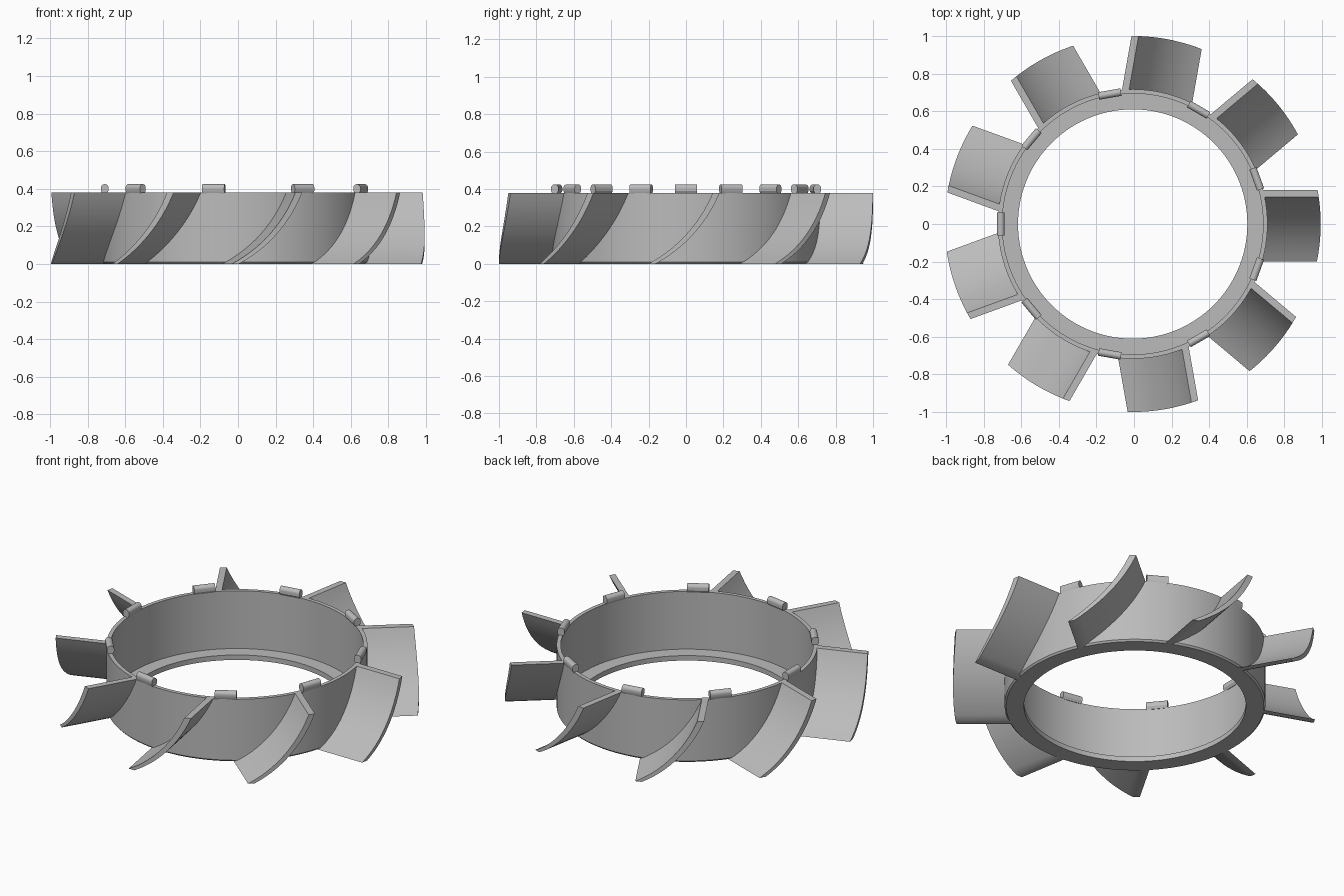
import bpy, bmesh, math
from mathutils import Matrix, Vector

cube = bpy.data.objects.get("Cube")
if cube:
    bpy.data.objects.remove(cube, do_unlink=True)

COUNT = 9
HEIGHT = 0.38
CENTRE = Vector((-0.007, 0, 0))

grey = bpy.data.materials.new("plain grey")
grey.use_nodes = True
colour = (0.5, 0.5, 0.5, 1)
grey.diffuse_color = colour
grey.node_tree.nodes["Principled BSDF"].inputs["Base Color"].default_value = colour


def finish(name, bm, angle=0.0):
    """Turn a bmesh into a smooth, sharp-edged object turned about the ring axis."""
    bmesh.ops.recalc_face_normals(bm, faces=bm.faces)
    mesh = bpy.data.meshes.new(name)
    bm.to_mesh(mesh)
    bm.free()
    mesh.materials.append(grey)
    obj = bpy.data.objects.new(name, mesh)
    bpy.context.collection.objects.link(obj)
    obj.matrix_world = Matrix.Translation(CENTRE) @ Matrix.Rotation(angle, 4, "Z")
    bpy.ops.object.select_all(action="DESELECT")
    obj.select_set(True)
    bpy.context.view_layer.objects.active = obj
    bpy.ops.object.shade_smooth_by_angle(angle=math.radians(30))
    return obj


def loft(bm, start, end):
    """Solid between two matching outlines."""
    a = [bm.verts.new(p) for p in start]
    b = [bm.verts.new(p) for p in end]
    for i in range(len(a)):
        j = (i + 1) % len(a)
        bm.faces.new((a[i], a[j], b[j], b[i]))
    return a, b


def make_ring():
    # thin wall with an inward lip at the base
    profile = [(0.61, 0), (0.708, 0), (0.717, 0.01), (0.717, HEIGHT),
               (0.694, HEIGHT), (0.694, 0.03), (0.61, 0.03)]
    bm = bmesh.new()
    verts = [bm.verts.new((r, 0, z)) for r, z in profile]
    edges = [bm.edges.new((verts[i], verts[(i + 1) % len(verts)])) for i in range(len(verts))]
    bmesh.ops.spin(bm, geom=verts + edges, axis=(0, 0, 1), cent=(0, 0, 0),
                   angle=math.tau, steps=120, use_merge=True)
    bmesh.ops.remove_doubles(bm, verts=bm.verts, dist=0.0001)
    finish("ring", bm)


def make_blade(index):
    # curved section, sweeping from a shallow base to a steep top
    steps, width = 14, 0.037
    low, high = math.radians(29), math.radians(68)
    section = []
    for i in range(steps + 1):
        a = low + (high - low) * i / steps
        u = (math.sin(a) - math.sin(low)) / (math.sin(high) - math.sin(low))
        v = (math.cos(low) - math.cos(a)) / (math.cos(low) - math.cos(high))
        section.append((-0.2 + 0.343 * u, HEIGHT * v))

    def edge(radius, shift):
        return [(math.sqrt(radius ** 2 - (t + shift) ** 2), t + shift, z) for t, z in section]

    # both ends follow cylinders around the ring axis
    bm = bmesh.new()
    a, b = loft(bm, edge(0.706, 0) + edge(0.706, width)[::-1],
                edge(1.0, 0) + edge(1.0, width)[::-1])
    for loop in (a, b):
        for i in range(steps):
            bm.faces.new((loop[i], loop[i + 1], loop[-2 - i], loop[-1 - i]))
    finish(f"blade_{index + 1}", bm, math.tau * index / COUNT)


def make_clip(index):
    # short rounded bar standing on the rim
    radius, half, middle = 0.02, 0.06, 0.702
    outline = []
    for k in range(17):
        a = math.tau * k / 32
        outline.append((middle + radius * math.cos(a), 0.405 + radius * math.sin(a)))
    outline += [(middle - radius, 0.39), (middle - 0.011, 0.375),
                (middle + 0.013, 0.375), (middle + radius, 0.39)]
    bm = bmesh.new()
    a, b = loft(bm, [(r, -half, z) for r, z in outline], [(r, half, z) for r, z in outline])
    bm.faces.new(a)
    bm.faces.new(b)
    finish(f"rim_clip_{index + 1}", bm, math.tau * (index + 0.5) / COUNT)


make_ring()
for n in range(COUNT):
    make_blade(n)
    make_clip(n)
